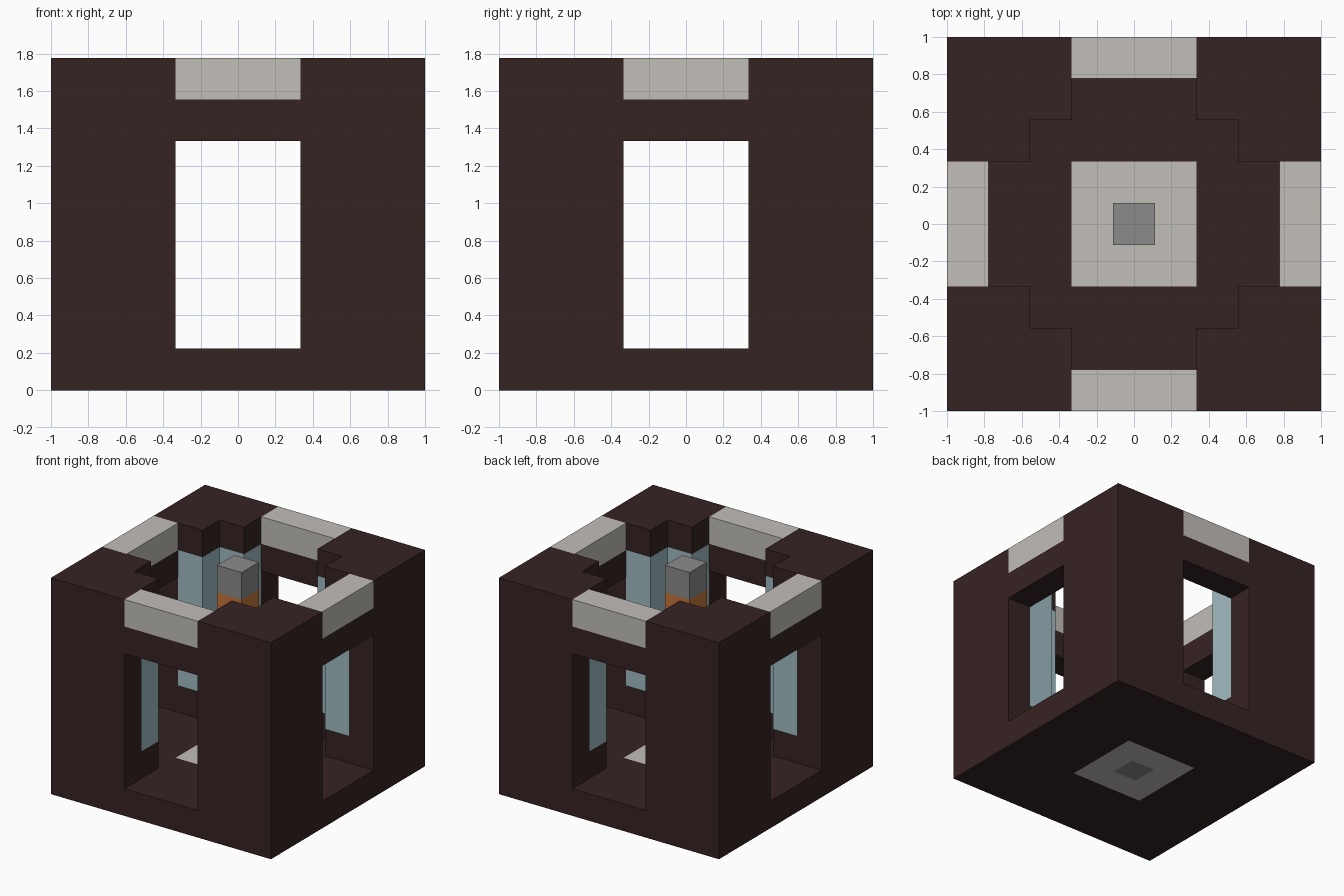
import bpy, bmesh, math
from mathutils import Matrix

if "Cube" in bpy.data.objects:
    bpy.data.objects.remove(bpy.data.objects["Cube"])

U = 2 / 9  # edge of one block


def material(name, srgb):
    lin = [((c / 255 + 0.055) / 1.055) ** 2.4 for c in srgb]
    m = bpy.data.materials.new(name)
    m.use_nodes = True
    m.diffuse_color = (*lin, 1)
    m.node_tree.nodes["Principled BSDF"].inputs["Base Color"].default_value = (*lin, 1)
    return m


dark = material("dark brown", (54, 35, 35))
pale = material("pale stone", (194, 190, 185))
grey = material("mid grey", (139, 139, 139))
blue = material("pale blue", (161, 188, 195))
orange = material("orange", (196, 118, 58))


def finish(name, bm, mats, quarter=0):
    """Scale block units to size, turn by quarter turns and make an object."""
    bmesh.ops.recalc_face_normals(bm, faces=bm.faces)
    turn = Matrix.Rotation(quarter * math.pi / 2, 4, "Z")
    bm.transform(turn @ Matrix.Scale(U, 4))
    me = bpy.data.meshes.new(name)
    bm.to_mesh(me)
    bm.free()
    for m in mats:
        me.materials.append(m)
    ob = bpy.data.objects.new(name, me)
    bpy.context.collection.objects.link(ob)
    return ob


def prism(name, outline, levels, mats, rule=lambda edge, level: 0, quarter=0):
    """Vertical prism with one ring of vertices per level."""
    bm = bmesh.new()
    rings = [[bm.verts.new((x, y, z)) for x, y in outline] for z in levels]
    n = len(outline)
    for k in range(len(levels) - 1):
        for i in range(n):
            j = (i + 1) % n
            f = bm.faces.new((rings[k][i], rings[k][j], rings[k + 1][j], rings[k + 1][i]))
            f.material_index = rule(i, k)
    bm.faces.new(rings[0])
    bm.faces.new(rings[-1])
    return finish(name, bm, mats, quarter)


def rect(x0, x1, y0, y1):
    return [(x0, y0), (x1, y0), (x1, y1), (x0, y1)]


# Floor slab with a pale centre and a grey middle block
bm = bmesh.new()
bmesh.ops.create_grid(bm, x_segments=9, y_segments=9, size=4.5)
up = bmesh.ops.extrude_face_region(bm, geom=bm.faces[:], use_keep_orig=True)["geom"]
for v in up:
    if isinstance(v, bmesh.types.BMVert):
        v.co.z = 1
for f in bm.faces:
    c = f.calc_center_median()
    d = max(abs(c.x), abs(c.y))
    f.material_index = 2 if d < 0.5 else 1 if d < 1.5 else 0
finish("floor", bm, [dark, pale, grey])

# Corner pillars with blue inner faces, and the lintels between them
corner = [(4.5, 4.5), (1.5, 4.5), (1.5, 3.5), (1.5, 2.5),
          (2.5, 2.5), (2.5, 1.5), (3.5, 1.5), (4.5, 1.5)]
beam = rect(-1.5, 1.5, 3.5, 4.5)
sides = ("back", "left", "front", "right")
for q in range(4):
    label = ("back_left", "back_right", "front_right", "front_left")[q]
    prism(label + "_pillar", corner, (1, 2, 7, 8), [dark, blue],
          lambda edge, level: int(level == 1 and 2 <= edge <= 5), q)
    side = ("back", "right", "front", "left")[q]
    prism(side + "_lintel", beam, (6, 7), [dark], quarter=q)
    prism(side + "_parapet", beam, (7, 8), [pale], quarter=q)

# Hanging lantern in the middle
core = rect(-0.5, 0.5, -0.5, 0.5)
prism("lantern", core, (6, 7, 8), [orange, grey], lambda edge, level: level)
lantern = bpy.data.objects["lantern"]
for p in lantern.data.polygons:
    if p.center.z > 7 * U:
        p.material_index = 1
